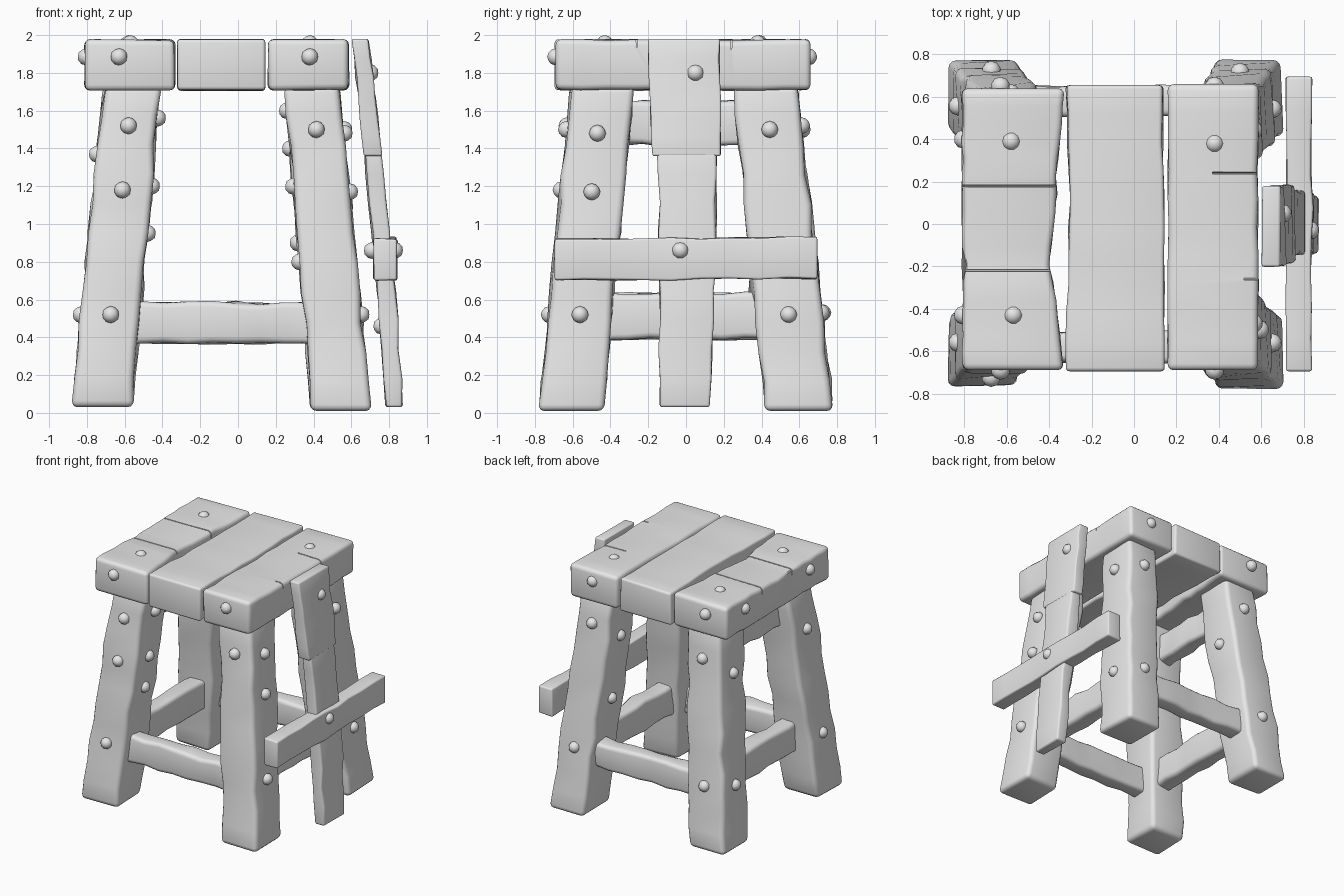
import bpy
import bmesh
import random
from mathutils import Vector

random.seed(4)
cube = bpy.data.objects.get("Cube")
if cube:
    bpy.data.objects.remove(cube)

grey = bpy.data.materials.new("plain grey wood")
grey.use_nodes = True
GREY = (0.8, 0.8, 0.8, 1)
grey.diffuse_color = GREY
grey.node_tree.nodes["Principled BSDF"].inputs["Base Color"].default_value = GREY
parts = []


def finish(name, bm):
    bmesh.ops.recalc_face_normals(bm, faces=bm.faces)
    mesh = bpy.data.meshes.new(name)
    bm.to_mesh(mesh)
    bm.free()
    obj = bpy.data.objects.new(name, mesh)
    bpy.context.collection.objects.link(obj)
    mesh.materials.append(grey)
    parts.append(obj)
    return obj


def section(rows, t):
    """Interpolate the (u0, u1, v0, v1) limits at position t."""
    for a, b in zip(rows, rows[1:]):
        if t <= b[0]:
            break
    f = (t - a[0]) / (b[0] - a[0])
    return [p + (q - p) * f for p, q in zip(a[1:], b[1:])]


def timber(name, axis, rows, steps=9, rough=0.01, bevel=0.03):
    """Hewn beam along an axis, with uneven, worn edges."""
    bm = bmesh.new()
    rings = []
    start, end = rows[0][0], rows[-1][0]
    for i in range(steps + 1):
        t = start + (end - start) * i / steps
        u0, u1, v0, v1 = section(rows, t)
        ring = []
        for u, v in ((u0, v0), (u1, v0), (u1, v1), (u0, v1)):
            co = [u + random.uniform(-rough, rough), v + random.uniform(-rough, rough)]
            co.insert(axis, t)
            ring.append(bm.verts.new(co))
        rings.append(ring)
    for a, b in zip(rings, rings[1:]):
        for k in range(4):
            n = (k + 1) % 4
            bm.faces.new((a[k], a[n], b[n], b[k]))
    bm.faces.new(rings[0])
    bm.faces.new(rings[-1])
    bmesh.ops.recalc_face_normals(bm, faces=bm.faces)
    edges = [e for e in bm.edges if e.calc_face_angle(0) > 0.7]
    bmesh.ops.bevel(bm, geom=edges, offset=bevel, segments=3, profile=0.5, affect='EDGES')
    return finish(name, bm)


def bolt(name, pos):
    bm = bmesh.new()
    bmesh.ops.create_icosphere(bm, subdivisions=2, radius=0.045)
    bmesh.ops.translate(bm, verts=bm.verts, vec=Vector(pos))
    finish(name, bm)


# Seat planks, running front to back
left_plank = timber("left_seat_plank", 1, [
    (-.69, -.81, -.33, 1.71, 1.975), (-.24, -.81, -.385, 1.71, 1.975),
    (-.2, -.81, -.4, 1.71, 1.965), (.14, -.81, -.365, 1.71, 1.965),
    (.2, -.81, -.37, 1.71, 1.975), (.64, -.81, -.325, 1.71, 1.975)], 16, .005)
timber("middle_seat_plank", 1, [
    (-.695, -.325, .14, 1.71, 1.975), (.1, -.305, .14, 1.71, 1.975),
    (.655, -.32, .135, 1.71, 1.975)], 10, .006, .018)
right_plank = timber("right_seat_plank", 1, [
    (-.69, .16, .585, 1.71, 1.975), (.66, .16, .585, 1.71, 1.975)], 10, .005)


# Cracks cut into the seat
def crack(plank, x0, x1, y, depth):
    bm = bmesh.new()
    wide = .009
    quad = [(x0, y - wide), (x1, y - wide), (x1, y + wide), (x0, y + wide)]
    top = [bm.verts.new((x, yy, 2.05)) for x, yy in quad]
    low = [bm.verts.new((x, y + (yy - y) * .2, 1.975 - depth)) for x, yy in quad]
    bm.faces.new(top)
    bm.faces.new(low)
    for k in range(4):
        n = (k + 1) % 4
        bm.faces.new((top[k], top[n], low[n], low[k]))
    cutter = finish("crack_cutter", bm)
    parts.remove(cutter)
    cutter.hide_render = True
    cutter.display_type = 'WIRE'
    cutter.hide_set(True)
    mod = plank.modifiers.new("crack", 'BOOLEAN')
    mod.operation = 'DIFFERENCE'
    mod.solver = 'EXACT'
    mod.object = cutter


crack(left_plank, -.9, -.3, .18, .06)
crack(left_plank, -.9, -.3, -.22, .06)
crack(right_plank, .37, .65, .24, .05)
crack(right_plank, .52, .65, -.26, .04)

# Splayed legs
legs = {
    "front_right_leg": [(.03, -.88, -.56, -.77, -.44), (1.73, -.71, -.41, -.61, -.28)],
    "front_left_leg": [(.01, .39, .7, -.78, -.44), (1.73, .25, .54, -.61, -.28)],
    "back_left_leg": [(.01, .39, .7, .42, .77), (1.73, .25, .54, .25, .59)],
    "back_right_leg": [(.03, -.88, -.56, .44, .78), (1.73, -.71, -.41, .26, .59)],
}
for name, rows in legs.items():
    timber(name, 2, rows, 11, .011, .035)

# Stretchers between the legs
timber("front_stretcher", 0, [(-.65, -.65, -.51, .365, .59), (.5, -.65, -.51, .37, .58)])
timber("back_stretcher", 0, [(-.65, .51, .65, .37, .58), (.5, .51, .65, .37, .58)])
for name, x in (("left_stretcher", .47), ("right_stretcher", -.64)):
    timber(name, 1, [(-.56, x - .07, x + .07, .39, .635), (.56, x - .07, x + .07, .39, .635)])
timber("upper_right_stretcher", 1, [(-.42, -.63, -.5, 1.42, 1.65), (.42, -.63, -.5, 1.42, 1.65)])

# Broken upright board with a crossbar on the left side
timber("upper_side_board", 2, [(1.36, .665, .76, -.18, .18), (1.98, .605, .69, -.2, .18)],
       6, .007, .012)
timber("lower_side_board", 2, [(.03, .785, .875, -.14, .12), (.7, .735, .83, -.14, .155),
                               (1.42, .665, .75, -.15, .16)], 9, .008, .015)
timber("side_crossbar", 1, [(-.695, .72, .84, .7, .92), (.695, .72, .84, .71, .93)],
       9, .007, .012)

# Bolts on leg faces: face is the index of the limit in the leg section
FACES = {"right": 0, "left": 1, "front": 2, "back": 3}
leg_bolts = {
    "front_right_leg": {"front": (1.52, 1.18, .52), "right": (1.37, .52), "left": (1.56, 1.2, .95)},
    "front_left_leg": {"front": (1.5,), "left": (1.48, 1.17, .52), "right": (1.6, 1.2, .8)},
    "back_left_leg": {"back": (1.52, .53), "left": (1.5, .52), "right": (1.4, .9)},
    "back_right_leg": {"back": (1.5, .53), "right": (1.37, .52), "left": (1.2,)},
}
for leg, faces in leg_bolts.items():
    for face, heights in faces.items():
        for z in heights:
            lim = section(legs[leg], z)
            pos = [(lim[0] + lim[1]) / 2, (lim[2] + lim[3]) / 2, z]
            k = FACES[face]
            pos[k // 2] = lim[k]
            bolt(leg + "_bolt", pos)

# Bolts on the seat and side board
for x in (-.63, .38):
    for y in (-.69, .65):
        bolt("seat_edge_bolt", (x, y, 1.885))
for y in (-.43, .4):
    bolt("seat_side_bolt", (-.805, y, 1.885))
for x, y in ((-.58, .39), (-.57, -.43), (.38, .38)):
    bolt("seat_top_bolt", (x, y, 1.955))
for x, y, z in ((.84, -.03, .86), (.71, .05, 1.8), (.72, -.02, .86), (.77, 0, .46)):
    bolt("side_board_bolt", (x - .01, y, z))

# Smooth the worn edges
bpy.ops.object.select_all(action='DESELECT')
for obj in parts:
    obj.select_set(True)
bpy.context.view_layer.objects.active = parts[0]
bpy.ops.object.shade_smooth_by_angle(angle=0.6)
